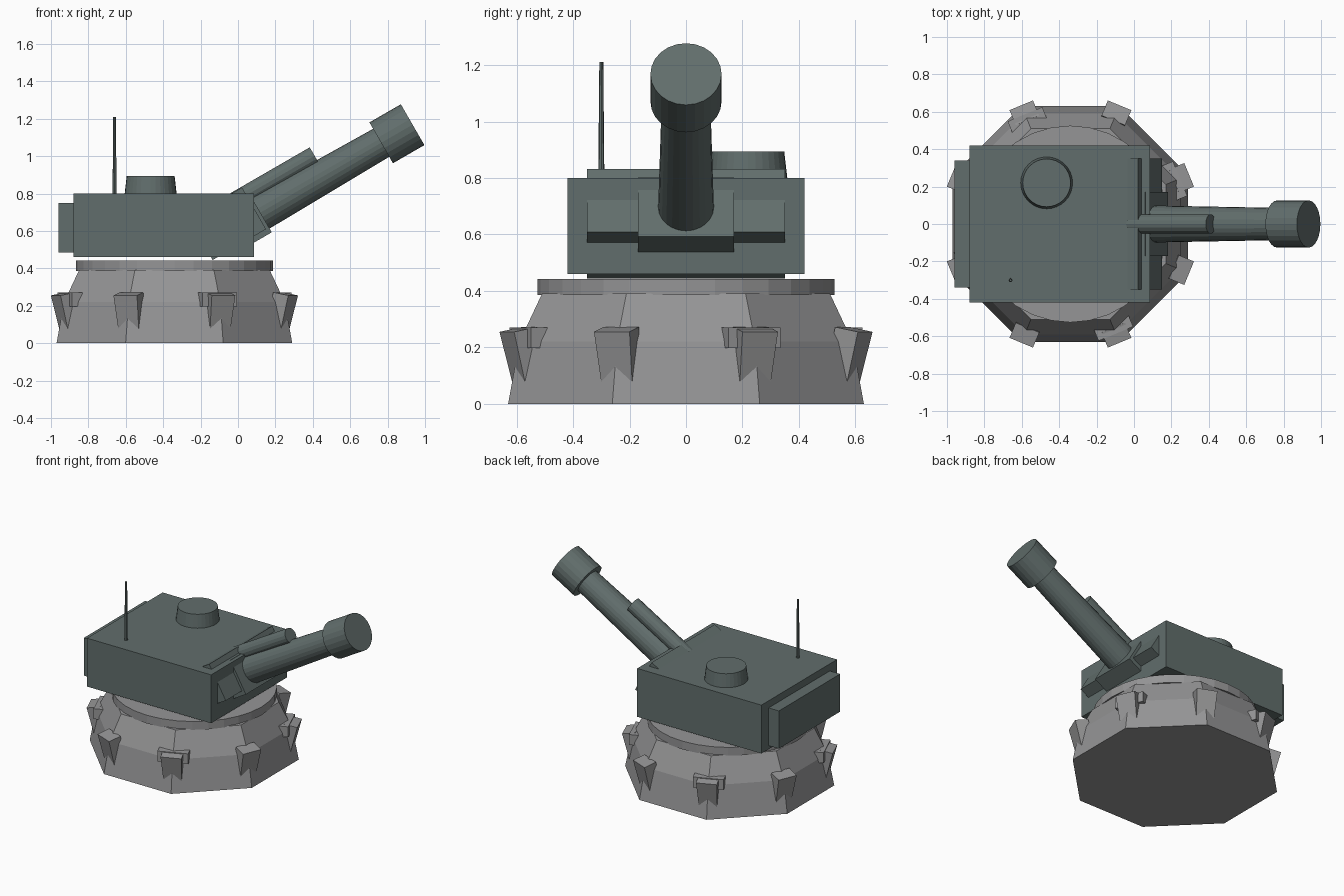
import bpy, bmesh, math
from mathutils import Matrix, Vector

if "Cube" in bpy.data.objects:
    bpy.data.objects.remove(bpy.data.objects["Cube"])


def material(name, rgb):
    m = bpy.data.materials.new(name)
    m.diffuse_color = (*rgb, 1)
    m.use_nodes = True
    m.node_tree.nodes["Principled BSDF"].inputs["Base Color"].default_value = m.diffuse_color
    return m


STONE = material("concrete_grey", (0.30, 0.30, 0.305))
ARMOUR = material("armour_green_grey", (0.12, 0.155, 0.15))


def finish(name, bm, mat, matrix=Matrix()):
    bmesh.ops.recalc_face_normals(bm, faces=bm.faces)
    mesh = bpy.data.meshes.new(name)
    bm.to_mesh(mesh)
    bm.free()
    mesh.materials.append(mat)
    ob = bpy.data.objects.new(name, mesh)
    ob.matrix_world = matrix
    bpy.context.collection.objects.link(ob)
    return ob


def loft(name, rings, mat, matrix=Matrix()):
    """Close a solid through a list of equal-length point loops."""
    bm = bmesh.new()
    loops = [[bm.verts.new(p) for p in ring] for ring in rings]
    n = len(loops[0])
    for a, b in zip(loops, loops[1:]):
        for i in range(n):
            j = (i + 1) % n
            bm.faces.new((a[i], a[j], b[j], b[i]))
    bm.faces.new(loops[0])
    bm.faces.new(loops[-1])
    return finish(name, bm, mat, matrix)


def turned(name, profile, sides, mat, matrix=Matrix(), phase=0.0):
    """Stack of (radius, height) rings around local z."""
    rings = [[(r * math.cos(phase + math.tau * i / sides),
               r * math.sin(phase + math.tau * i / sides), z) for i in range(sides)]
             for r, z in profile]
    return loft(name, rings, mat, matrix)


def box(name, lo, hi, mat, matrix=Matrix()):
    rings = [[(lo[0], lo[1], z), (hi[0], lo[1], z), (hi[0], hi[1], z), (lo[0], hi[1], z)]
             for z in (lo[2], hi[2])]
    return loft(name, rings, mat, matrix)


BASE = Matrix.Translation((-0.34, 0, 0))
OCT = 1 / math.cos(math.pi / 8)

# Octagonal base and the turning ring on it
turned("base", [(0.63 * OCT, 0), (0.59 * OCT, 0.22), (0.51 * OCT, 0.39)], 8, STONE, BASE, math.pi / 8)
turned("turret_ring", [(0.526, 0.385), (0.526, 0.443)], 32, STONE, BASE)

# Leaning buttress on each corner, every second one with a cross block
for k in range(8):
    turn = BASE @ Matrix.Rotation(math.radians(22.5 + 45 * k), 4, 'Z')
    loft(f"buttress_{k + 1}",
         [[(0.55, -0.058, 0.06), (0.635, -0.058, 0.05), (0.635, 0.058, 0.05), (0.55, 0.058, 0.06)],
          [(0.60, -0.068, 0.272), (0.687, -0.068, 0.255), (0.687, 0.068, 0.255), (0.60, 0.068, 0.272)]],
         STONE, turn)
    if k % 2 == 0:
        box(f"cross_block_{k + 1}", (0.56, -0.10, 0.197), (0.635, 0.10, 0.27), STONE, turn)

# Turret body, rear bustle, hatch and antenna
box("turret_body", (-0.88, -0.42, 0.46), (0.085, 0.42, 0.80), ARMOUR)
box("rear_bustle", (-0.96, -0.34, 0.485), (-0.87, 0.34, 0.75), ARMOUR)
turned("hatch", [(0.14, 0.79), (0.128, 0.893)], 32, ARMOUR, Matrix.Translation((-0.467, 0.22, 0)))
turned("antenna", [(0.011, 0.79), (0.007, 1.21)], 8, ARMOUR, Matrix.Translation((-0.66, -0.30, 0)))

# Gun assembly, raised 30 degrees: local x runs along the barrel
GUN = Matrix.Translation((0, 0, 0.629)) @ Matrix.Rotation(math.radians(-30), 4, 'Y')
ALONG = GUN @ Matrix.Rotation(math.radians(90), 4, 'Y')
box("mantlet", (-0.21, -0.35, -0.092), (0.12, 0.35, 0.165), ARMOUR, GUN)
box("mantlet_collar", (0.0, -0.17, -0.122), (0.138, 0.17, 0.12), ARMOUR, GUN)
turned("barrel", [(0.10, 0.05), (0.086, 0.90)], 24, ARMOUR, ALONG)
turned("muzzle", [(0.126, 0.884), (0.126, 1.078)], 24, ARMOUR, ALONG)
turned("side_tube", [(0.052, 0.0), (0.052, 0.541)], 16, ARMOUR,
       GUN @ Matrix.Translation((0, 0, 0.118)) @ Matrix.Rotation(math.radians(90), 4, 'Y'))
